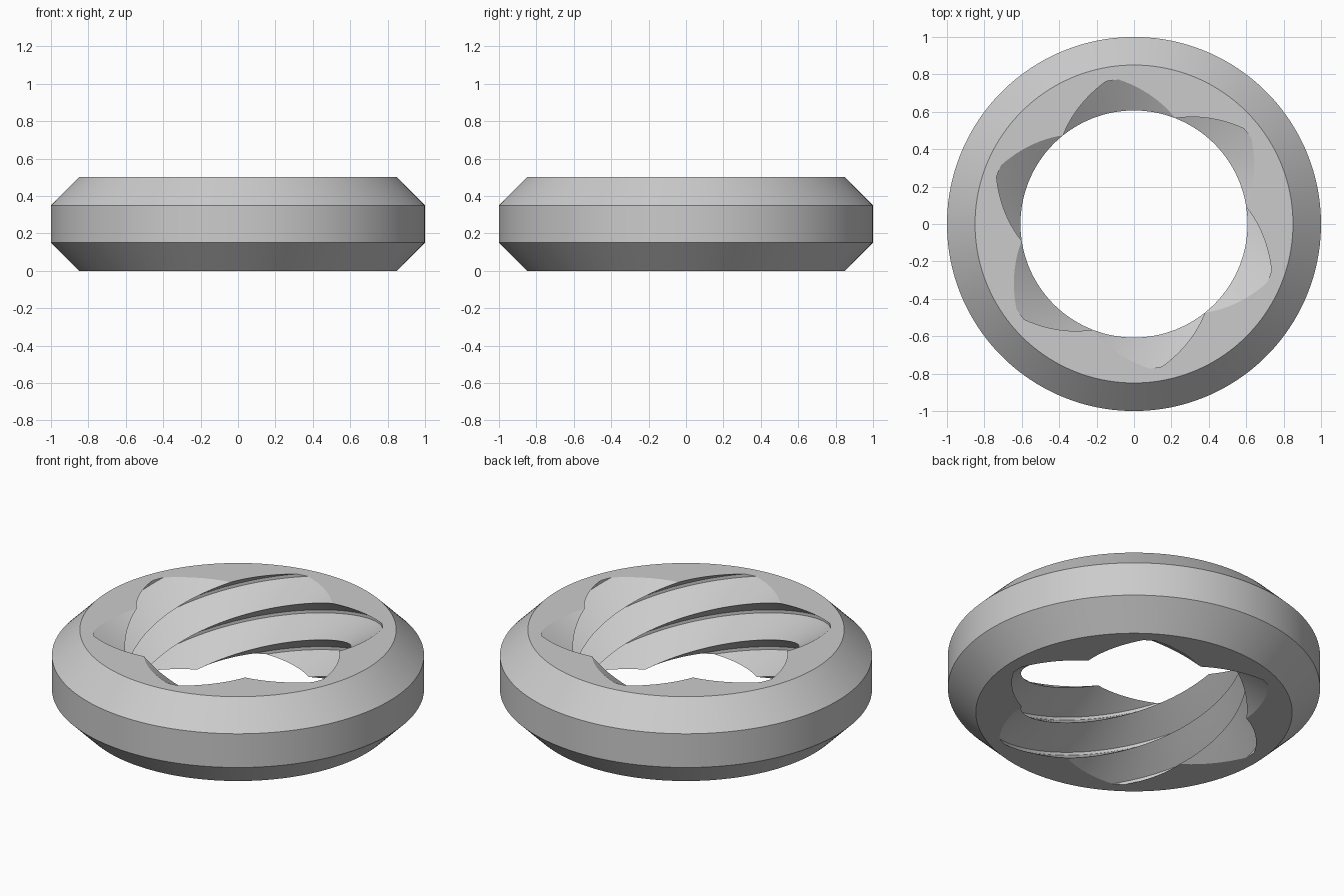
import bpy, bmesh, math

cube = bpy.data.objects.get("Cube")
if cube:
    bpy.data.objects.remove(cube)

HEIGHT = 0.5
STARTS = 6                 # parallel thread grooves
COLS = 144                 # columns around the ring
PER = COLS // STARTS       # columns per groove
LAYERS = 55                # each layer turns the thread by one column
FLANK = 11                 # columns per thread flank, the rest is the flat root
CREST_R, ROOT_R = 0.607, 0.777
PHASE = math.radians(8.6)


def thread_radius(i, j):
    """Radius of the left-handed V thread at column i, layer j."""
    p = (i - (LAYERS - j)) % PER
    rise = min(p, PER - p, FLANK) / FLANK
    return CREST_R + (ROOT_R - CREST_R) * rise


def column_point(bm, i, r, z):
    a = PHASE + math.tau * i / COLS
    return bm.verts.new((r * math.cos(a), r * math.sin(a), z))


def skin(bm, low, high, shift=0):
    """Quads between two closed rings, optionally sheared by some columns."""
    for i in range(COLS):
        k = (i + 1) % COLS
        bm.faces.new((low[i], low[k], high[(k - shift) % COLS], high[(i - shift) % COLS]))


bm = bmesh.new()

# Threaded bore
bore = [[column_point(bm, i, thread_radius(i, j), HEIGHT * j / LAYERS) for i in range(COLS)]
        for j in range(LAYERS + 1)]
for low, high in zip(bore, bore[1:]):
    skin(bm, low, high, shift=1)

# Chamfered outside and flat end faces
profile = [(0.85, 0), (1, 0.15), (1, 0.35), (0.85, HEIGHT)]
outside = [[column_point(bm, i, r, z) for i in range(COLS)] for r, z in profile]
rings = [bore[0]] + outside + [bore[-1]]
for low, high in zip(rings, rings[1:]):
    skin(bm, low, high)

bmesh.ops.recalc_face_normals(bm, faces=bm.faces)
mesh = bpy.data.meshes.new("threaded_ring")
bm.to_mesh(mesh)
bm.free()

# Plain grey material
grey = bpy.data.materials.new("light_grey")
grey.use_nodes = True
colour = (0.6, 0.6, 0.6, 1)
grey.diffuse_color = colour
grey.node_tree.nodes["Principled BSDF"].inputs["Base Color"].default_value = colour
mesh.materials.append(grey)

ring = bpy.data.objects.new("threaded_ring", mesh)
bpy.context.collection.objects.link(ring)
bpy.ops.object.select_all(action="DESELECT")
ring.select_set(True)
bpy.context.view_layer.objects.active = ring
bpy.ops.object.shade_smooth_by_angle(angle=math.radians(30))
